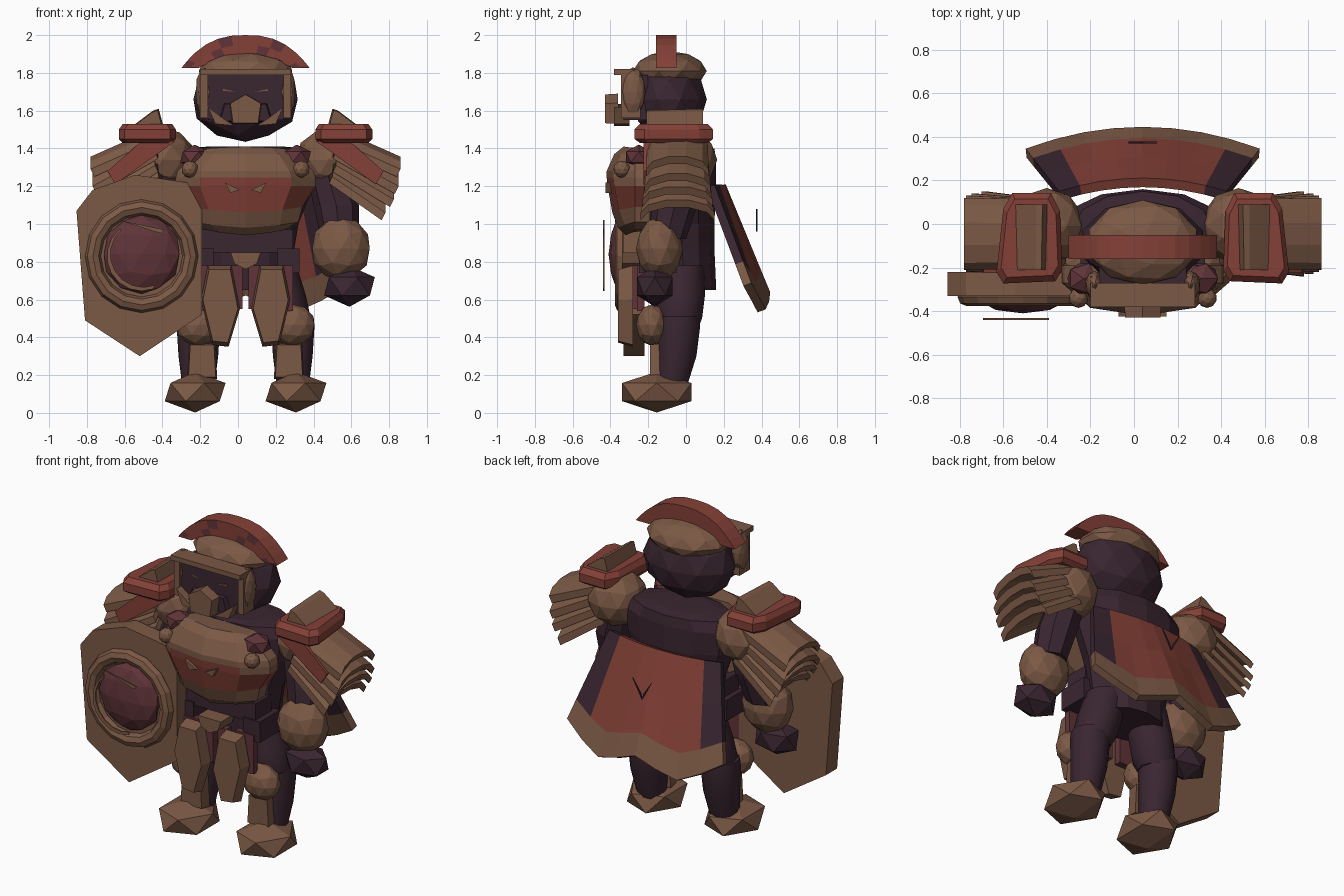
import bpy, bmesh
from math import sin, cos, pi, radians
from mathutils import Vector

cube = bpy.data.objects.get("Cube")
if cube:
    bpy.data.objects.remove(cube, do_unlink=True)


def material(name, color):
    m = bpy.data.materials.new(name)
    m.use_nodes = True
    m.diffuse_color = (*color, 1)
    m.node_tree.nodes["Principled BSDF"].inputs["Base Color"].default_value = (*color, 1)
    return m


bronze = material("bronze", (.2, .1, .06))
red = material("red cloth", (.23, .052, .038))
dark = material("dark purple", (.042, .019, .03))
maroon = material("maroon", (.115, .034, .04))

MID = .04  # centre line of the body
SIDES = (("right", -1), ("left", 1))


def finish(name, bm, *mats, smooth=False):
    bmesh.ops.recalc_face_normals(bm, faces=bm.faces)
    me = bpy.data.meshes.new(name)
    bm.to_mesh(me)
    bm.free()
    ob = bpy.data.objects.new(name, me)
    bpy.context.collection.objects.link(ob)
    for m in mats:
        me.materials.append(m)
    for p in me.polygons:
        p.use_smooth = smooth and len(p.vertices) == 4
    return ob


def loft(name, rings, *mats, rule=None, smooth=False):
    """Skin a list of closed rings and cap both ends."""
    bm = bmesh.new()
    vs = [[bm.verts.new(p) for p in r] for r in rings]
    n = len(rings[0])
    for a, b in zip(vs, vs[1:]):
        for i in range(n):
            j = (i + 1) % n
            bm.faces.new((a[i], a[j], b[j], b[i]))
    bm.faces.new(vs[0])
    bm.faces.new(vs[-1])
    if rule:
        for f in bm.faces:
            f.material_index = rule(f.calc_center_median())
    return finish(name, bm, *mats, smooth=smooth)


def prism(name, pts, y0, y1, mat, side=1, inset=1):
    """Extrude an x-z outline from y0 to y1, mirrored about the centre line."""
    cx = sum(p[0] for p in pts) / len(pts)
    cz = sum(p[1] for p in pts) / len(pts)
    front = [(cx + (x - cx) * inset, cz + (z - cz) * inset) for x, z in pts]
    return loft(name, [[(MID + side * x, y, z) for x, z in o]
                       for o, y in ((pts, y0), (front, y1))], mat)


def box(name, x0, x1, z0, z1, y0, y1, mat, side=1):
    return prism(name, [(x0, z0), (x1, z0), (x1, z1), (x0, z1)], y0, y1, mat, side)


def ball(name, x, y, z, size, mat, side=1, detail=2):
    bm = bmesh.new()
    bmesh.ops.create_icosphere(bm, subdivisions=detail, radius=1)
    bmesh.ops.scale(bm, vec=Vector(size), verts=bm.verts)
    bmesh.ops.translate(bm, vec=(MID + side * x, y, z), verts=bm.verts)
    return finish(name, bm, mat)


def oval(x, y, z, rx, ry, n=12):
    return [(x + rx * cos(2 * pi * i / n), y + ry * sin(2 * pi * i / n), z) for i in range(n)]


# Head and helmet
ball("head", 0, -.09, 1.66, (.29, .2, .225), dark)
ball("helmet_cap", 0, -.085, 1.81, (.26, .195, .105), bronze)
box("face_panel", -.2, .2, 1.55, 1.79, -.2, -.33, dark)
prism("muzzle", [(-.15, 1.54), (.15, 1.54), (.12, 1.64), (-.12, 1.64)], -.3, -.36, dark, inset=.9)
box("brow", -.24, .24, 1.79, 1.82, -.27, -.38, bronze)
prism("beak", [(-.085, 1.64), (0, 1.69), (.085, 1.64), (.07, 1.53), (-.07, 1.53)],
      -.36, -.43, bronze, inset=.95)
for tag, s in SIDES:
    box(tag + "_visor_post", .2, .24, 1.56, 1.79, -.24, -.345, bronze, s)
    ball(tag + "_cheek_guard", .22, -.28, 1.7, (.045, .065, .13), bronze, s)
    prism(tag + "_jaw_guard", [(.06, 1.52), (.16, 1.53), (.2, 1.62), (.12, 1.56)], -.3, -.38, bronze, s)
    prism(tag + "_eye_slit", [(.05, 1.7), (.12, 1.715), (.12, 1.705)], -.327, -.335, bronze, s)

# Crest: an arched fan with dark stripes on its front
bm = bmesh.new()
STEPS = 14
arc = []
for i in range(STEPS + 1):
    t = cos(pi * i / STEPS)
    lo = (MID + .25 * t, 1.825 + .07 * (1 - t * t))
    hi = (MID + .34 * t, 1.825 + .175 * (1 - abs(t) ** 2.6))
    mid = ((lo[0] + hi[0]) / 2, (lo[1] + hi[1]) / 2)
    arc.append([[bm.verts.new((p[0], y, p[1])) for p in (lo, mid, hi)] for y in (-.16, -.05)])
for i, (a, b) in enumerate(zip(arc, arc[1:])):
    for k in (0, 1):
        for j in (0, 1):
            f = bm.faces.new((a[k][j], a[k][j + 1], b[k][j + 1], b[k][j]))
            f.material_index = int(k == 0 and (i + j) % 4 == 1)
    for j in (0, 2):
        bm.faces.new((a[0][j], a[1][j], b[1][j], b[0][j]))
for end in (arc[0], arc[-1]):
    bm.faces.new(end[0] + end[1][::-1])
finish("helmet_crest", bm, red, maroon)

# Torso
loft("torso", [oval(MID, y, z, rx, ry) for z, rx, ry, y in (
    (.65, .23, .17, -.01), (.88, .26, .17, -.02), (1, .28, .17, -.02),
    (1.2, .36, .18, -.02), (1.34, .38, .18, -.02), (1.4, .32, .17, -.02), (1.41, .2, .12, -.03))], dark)


# Breastplate, faceted around a central ridge, with a red band
def chest_ring(z, w, front, sag=0):
    half = [(1, -.19, 0), (1, -.27, 0), (.65, front + .035, sag / 2), (0, front, sag)]
    pts = [(MID + w * u, y, z - d) for u, y, d in half]
    return pts + [(2 * MID - x, y, q) for x, y, q in reversed(pts[:-1])]


loft("breastplate", [chest_ring(*r) for r in (
    (.97, .21, -.32, .03), (1.01, .28, -.36, .03), (1.09, .3, -.39, .03), (1.2, .37, -.415),
    (1.245, .37, -.42), (1.28, .36, -.42), (1.37, .27, -.38), (1.4, .2, -.33, -.01))], bronze, red,
     rule=lambda c: int(c.y < -.2 and (1.06 < c.z < 1.18 or 1.2 < c.z < 1.24 and abs(c.x - MID) < .15)))
for tag, s in SIDES:
    ball(tag + "_chest_boss", .295, -.34, 1.29, (.045, .045, .045), bronze, s)
    ball(tag + "_collar_gem", .27, -.25, 1.355, (.085, .08, .065), maroon, s, 1)
    prism(tag + "_band_hook", [(.03, 1.18), (.11, 1.22), (.08, 1.165)], -.38, -.425, bronze, s)

# Belt and hip armour
prism("buckle", [(-.08, .85), (.08, .85), (.06, .79), (0, .76), (-.06, .79)], -.2, -.34, bronze)
box("belt", -.25, .25, .85, .97, -.08, -.24, dark)
for tag, s in SIDES:
    box(tag + "_hip_block", .17, .285, .74, .87, -.05, -.25, dark, s)
    prism(tag + "_tasset", [(.075, .78), (.2, .78), (.236, .6), (.178, .36), (.09, .35), (.03, .55)],
          -.28, -.36, bronze, s, .9)
    box(tag + "_outer_cloth", .12, .25, .54, .78, -.22, -.26, maroon, s)
    box(tag + "_inner_cloth", .015, .075, .55, .78, -.23, -.28, maroon, s)

# Legs
for tag, s in SIDES:
    loft(tag + "_thigh", [oval(MID + s * x, y, z, r, r) for z, r, x, y in (
        (.44, .1, .23, -.04), (.5, .125, .22, -.04), (.62, .13, .19, -.03), (.78, .12, .15, -.02))],
        dark, smooth=True)
    loft(tag + "_shin", [oval(MID + s * .25, y, z, r, r) for z, r, y in (
        (.14, .085, -.08), (.3, .105, -.05), (.46, .115, -.04), (.51, .11, -.04))], dark, smooth=True)
    ball(tag + "_knee_guard", .25, -.18, .465, (.12, .085, .11), bronze, s)
    prism(tag + "_shin_guard", [(.15, .18), (.31, .18), (.3, .37), (.16, .37)], -.12, -.19, bronze, s, .9)
    ball(tag + "_foot", .267, -.155, .11, (.18, .215, .108), bronze, s, 1)


# Arms and layered shoulder armour
def arch(x, z, w, thick):
    angles = [radians(a) for a in (0, 36, 72, 108, 144, 180)]
    top = [(x, -.045 + w * cos(a), z - .07 + .07 * sin(a)) for a in angles]
    return top + [(px - thick * .5, py, pz - thick) for px, py, pz in reversed(top)]


def band_ring(z, k):
    corners = ((.12, .13), (.08, .2), (-.09, .2), (-.13, .12),
               (-.14, -.14), (-.11, -.19), (.12, -.2), (.15, -.15))
    return [(.515 + x * k, -.065 + y * k, z) for x, y in corners]


def mirrored(ring, s):
    return [(MID + s * x, y, z) for x, y, z in ring]


PLATES = ((.46, 1.52, .82, 1.36), (.48, 1.45, .81, 1.27), (.48, 1.38, .785, 1.2), (.46, 1.32, .74, 1.13))
for tag, s in SIDES:
    ball(tag + "_shoulder", .44, -.01, 1.34, (.175, .175, .17), bronze, s)
    for i, (x0, z0, x1, z1) in enumerate(PLATES):
        loft(f"{tag}_shoulder_plate_{i + 1}",
             [mirrored(arch(x0, z0, .16, .035), s), mirrored(arch(x1, z1, .165 + .01 * i, .04), s)], bronze)
    prism(tag + "_shoulder_lining", [(.37, 1.44), (.55, 1.44), (.73, 1.28), (.69, 1.21)], -.15, -.225, red, s)
    loft(tag + "_shoulder_band", [mirrored(band_ring(z, k), s) for z, k in (
        (1.43, .9), (1.45, 1.04), (1.5, 1.04), (1.53, .9))], red)
    prism(tag + "_shoulder_fin", [(.43, 1.5), (.46, 1.61), (.49, 1.6), (.61, 1.51)], .09, -.21, bronze, s, .85)
    loft(tag + "_upper_arm", [oval(MID + s * x, y, z, r, r, 8) for z, r, x, y in (
        (.92, .1, .5, -.1), (1.1, .12, .48, -.06), (1.28, .11, .43, -.04))], dark)
    ball(tag + "_forearm", .505, -.14, .87, (.16, .125, .17), bronze, s)
    ball(tag + "_fist", .55, -.165, .67, (.15, .11, .108), dark, s, 1)

# Cape with coloured border and scalloped hem
bm = bmesh.new()
hem = (.63, .58, .54, .6, .68)
grid = []
for v in (0, .4, .78, 1):
    row = []
    for i in range(-4, 5):
        u = i / 4
        row.append(bm.verts.new((MID + u * (.38 + .155 * v), .19 + .235 * v - u * u * (.06 + .04 * v),
                                 1.2 + (hem[abs(i)] - 1.2) * v)))
    grid.append(row)
for r, (a, b) in enumerate(zip(grid, grid[1:])):
    for i in range(8):
        f = bm.faces.new((a[i], b[i], b[i + 1], a[i + 1]))
        f.material_index = 2 if r == 2 else int(i in (0, 7))
cape = finish("cape", bm, red, dark, bronze)
mod = cape.modifiers.new("thickness", "SOLIDIFY")
mod.thickness, mod.offset = .045, 0
for tag, s in SIDES:
    prism(tag + "_cape_mark", [(0, .96), (.065, 1.08), (.01, 1.0)], .37, .378, dark, s)

# Shield
SX, SZ = -.55, .83  # boss centre, measured from the centre line
prism("shield", [(-.895, 1.07), (-.81, 1.18), (-.585, 1.26), (-.31, 1.22), (-.23, 1.07),
                 (-.23, .52), (-.56, .3), (-.85, .49)], -.22, -.33, bronze)
bpy.ops.mesh.primitive_torus_add(major_segments=16, minor_segments=8, major_radius=.258, minor_radius=.042,
                                 location=(MID + SX, -.335, SZ), rotation=(pi / 2, 0, 0))
ring = bpy.context.object
ring.name = "shield_ring"
ring.data.materials.append(bronze)
ball("shield_boss", SX, -.33, SZ + .01, (.21, .08, .21), maroon)
bow = [radians(a) for a in range(130, 291, 20)]
prism("shield_crescent", [(SX + .185 * cos(a), SZ + .185 * sin(a)) for a in bow] +
      [(SX + .01 + .175 * cos(a), SZ + .01 + .175 * sin(a)) for a in reversed(bow)], -.432, -.44, bronze)
prism("shield_bar", [(SX - .12, 1.02), (SX + .12, .97), (SX + .1, .95)], -.432, -.44, bronze)
